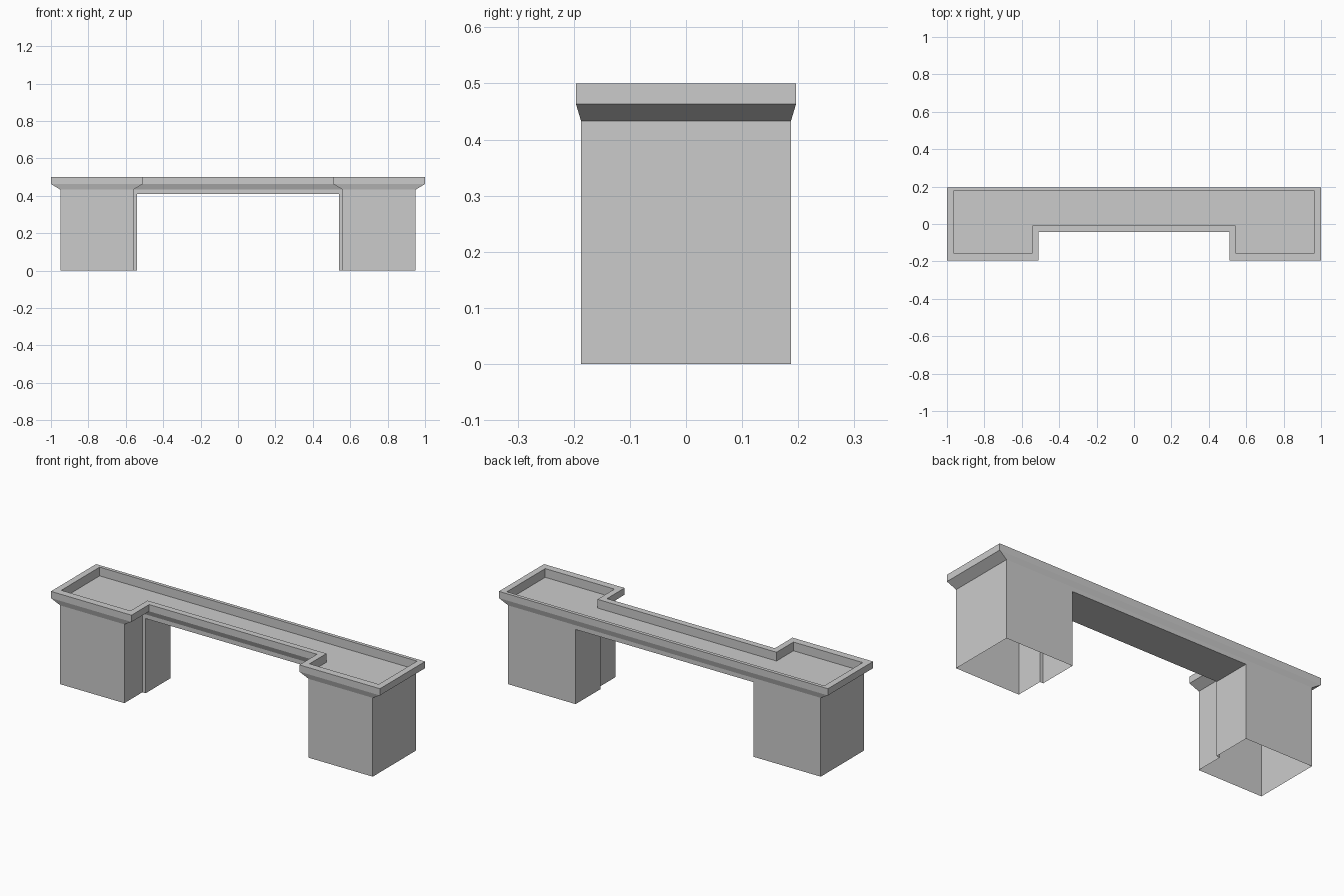
import bpy
import bmesh

cube = bpy.data.objects.get("Cube")
if cube:
    bpy.data.objects.remove(cube, do_unlink=True)

# Shared measures
BODY_TOP = 0.433
BEAM_BOTTOM = 0.41
DEPTH = 0.187
BEAM_FRONT = -0.03
BEAM_HALF = 0.54

stone = bpy.data.materials.new("plain grey")
stone.use_nodes = True
grey = (0.6, 0.6, 0.6, 1.0)
stone.diffuse_color = grey
stone.node_tree.nodes["Principled BSDF"].inputs["Base Color"].default_value = grey


def loft(name, rings, closed=True, cap=False):
    """Join successive point rings with quads; optionally fill the last ring."""
    bm = bmesh.new()
    loops = [[bm.verts.new(p) for p in ring] for ring in rings]
    count = len(loops[0])
    for low, high in zip(loops, loops[1:]):
        for i in range(count if closed else count - 1):
            j = (i + 1) % count
            bm.faces.new((low[i], low[j], high[j], high[i]))
    if cap:
        bm.faces.new(loops[-1])
    mesh = bpy.data.meshes.new(name)
    bm.to_mesh(mesh)
    bm.free()
    mesh.materials.append(stone)
    obj = bpy.data.objects.new(name, mesh)
    bpy.context.collection.objects.link(obj)
    return obj


def u_outline(end, notch, front, notch_y, back, z):
    """Counter-clockwise U-shaped outline, open towards the front."""
    half = [(end, front), (notch, front), (notch, notch_y)]
    points = [(-x, y) for x, y in half] + half[::-1] + [(end, back), (-end, back)]
    return [(x, y, z) for x, y in points]


# Recessed top: flared underside, upright edge, flat rim, inner wall and floor
loft("top_tray", [
    u_outline(0.95, 0.56, -DEPTH, BEAM_FRONT, DEPTH, BODY_TOP),
    u_outline(1.0, 0.51, -0.196, -0.043, 0.196, 0.463),
    u_outline(1.0, 0.51, -0.196, -0.043, 0.196, 0.5),
    u_outline(0.965, 0.544, -0.156, -0.009, 0.177, 0.5),
    u_outline(0.965, 0.544, -0.156, -0.009, 0.177, 0.452),
], cap=True)

# Hollow legs, open underneath, stepped on the inner side
leg = [(BEAM_HALF, DEPTH), (BEAM_HALF, BEAM_FRONT), (0.56, BEAM_FRONT),
       (0.56, -DEPTH), (0.95, -DEPTH), (0.95, DEPTH)]
mirrored = [(-x, y) for x, y in reversed(leg)]
for name, outline in (("left_leg", leg), ("right_leg", mirrored)):
    loft(name, [[(x, y, z) for x, y in outline] for z in (0, BODY_TOP)])

# Beam between the legs: front, underside and back
section = [(BEAM_FRONT, BODY_TOP), (BEAM_FRONT, BEAM_BOTTOM),
           (DEPTH, BEAM_BOTTOM), (DEPTH, BODY_TOP)]
loft("cross_beam", [[(x, y, z) for y, z in section]
                    for x in (BEAM_HALF, -BEAM_HALF)], closed=False)
